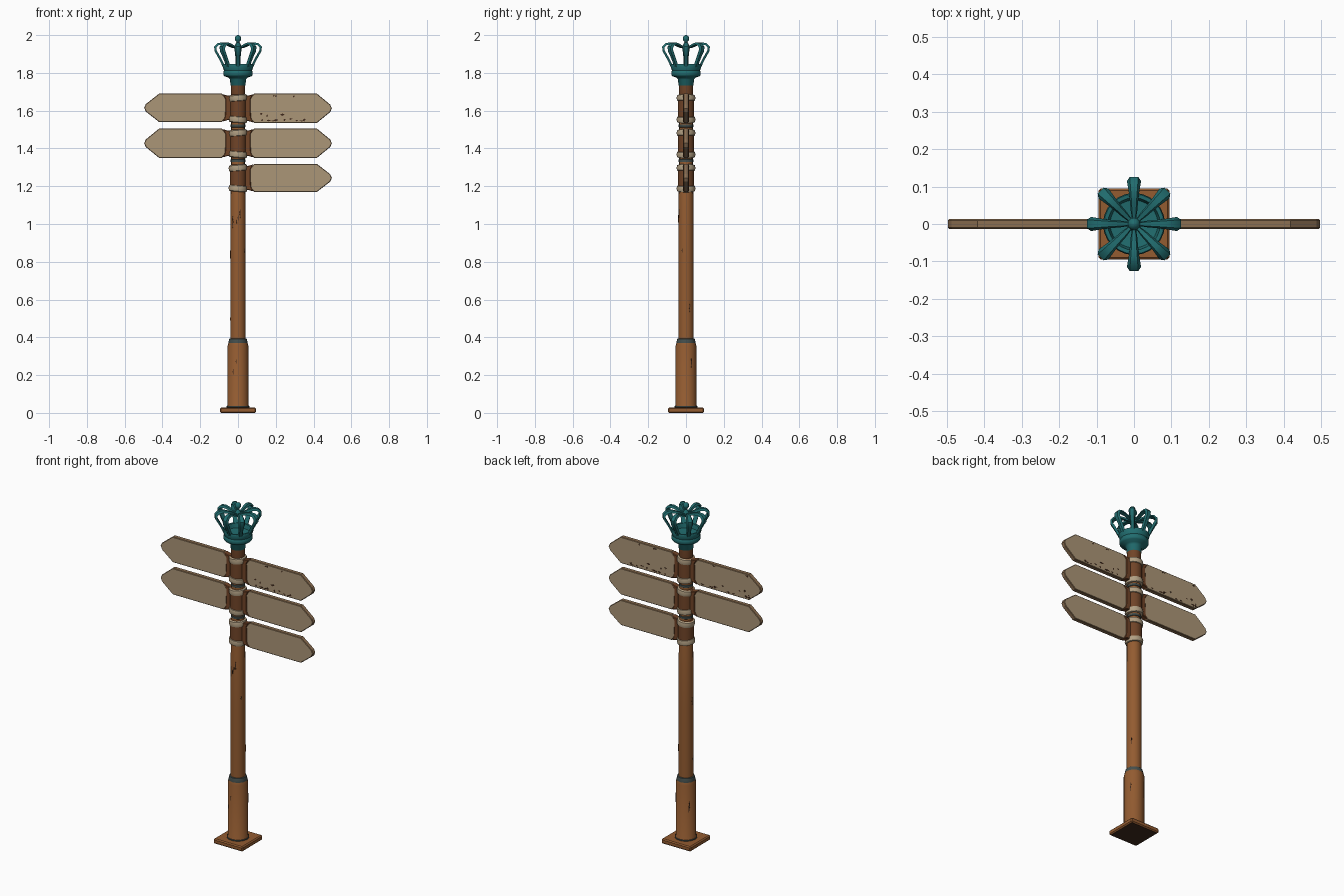
import bpy, bmesh, math, random
from mathutils import Matrix, Vector

if "Cube" in bpy.data.objects:
    bpy.data.objects.remove(bpy.data.objects["Cube"])

random.seed(4)


def material(name, r, g, b):
    m = bpy.data.materials.new(name)
    m.diffuse_color = tuple((c / 255) ** 2.2 for c in (r, g, b)) + (1,)
    m.use_nodes = True
    m.node_tree.nodes["Principled BSDF"].inputs["Base Color"].default_value = m.diffuse_color
    return m


wood = material("post wood", 146, 92, 52)
dark = material("dark wood", 112, 70, 44)
worn = material("worn wood", 66, 46, 34)
board = material("board tan", 170, 149, 119)
edge = material("board edge", 138, 110, 82)
cream = material("rope cream", 176, 158, 130)
teal = material("crown teal", 38, 108, 110)
slate = material("collar slate", 70, 80, 78)


def finish(name, bm, mats, smooth=True):
    bmesh.ops.recalc_face_normals(bm, faces=bm.faces)
    me = bpy.data.meshes.new(name)
    bm.to_mesh(me)
    bm.free()
    ob = bpy.data.objects.new(name, me)
    bpy.context.collection.objects.link(ob)
    for m in mats:
        me.materials.append(m)
    if smooth:
        bpy.ops.object.select_all(action='DESELECT')
        ob.select_set(True)
        bpy.context.view_layer.objects.active = ob
        bpy.ops.object.shade_smooth_by_angle(angle=math.radians(40))
    return ob


def lathe(name, profile, mat, sides=16):
    """Revolve (radius, z) points around the z axis, with closed ends."""
    bm = bmesh.new()
    rings = [[bm.verts.new((r * math.cos(2 * math.pi * i / sides),
                            r * math.sin(2 * math.pi * i / sides), z))
              for i in range(sides)] for r, z in profile]
    for a, b in zip(rings, rings[1:]):
        for i in range(sides):
            j = (i + 1) % sides
            bm.faces.new((a[i], a[j], b[j], b[i]))
    bm.faces.new(rings[0])
    bm.faces.new(rings[-1])
    return finish(name, bm, [mat])


def prism(name, outline, y0, y1, mats, bevel=0.0):
    """Extrude an (x, z) outline along y; rim faces take the second material."""
    bm = bmesh.new()
    front = bm.faces.new([bm.verts.new((x, y0, z)) for x, z in outline])
    ext = bmesh.ops.extrude_face_region(bm, geom=[front])
    bmesh.ops.translate(bm, vec=(0, y1 - y0, 0),
                        verts=[v for v in ext['geom'] if isinstance(v, bmesh.types.BMVert)])
    if bevel:
        rim = [e for e in bm.edges if abs(e.verts[0].co.y - e.verts[1].co.y) < 1e-5]
        bmesh.ops.bevel(bm, geom=rim, offset=bevel, segments=1, affect='EDGES')
    bm.normal_update()
    for f in bm.faces:
        f.material_index = 0 if abs(f.normal.y) > 0.9 or len(mats) == 1 else 1
    return finish(name, bm, mats, False)


# Square foot plate with dark underside
bm = bmesh.new()
bmesh.ops.create_cube(bm, size=1, matrix=Matrix.Translation((0, 0, 0.0145))
                      @ Matrix.Diagonal((0.19, 0.19, 0.029, 1)))
bmesh.ops.bevel(bm, geom=bm.edges[:], offset=0.006, segments=1, affect='EDGES')
bm.normal_update()
for f in bm.faces:
    f.material_index = 1 if f.normal.z < -0.9 else 0
finish("foot_plate", bm, [wood, worn], False)

# Post
lathe("lower_post", [(0.059, 0.025), (0.059, 0.035), (0.055, 0.042),
                     (0.055, 0.355), (0.05, 0.372)], wood)
lathe("foot_collar", [(0.051, 0.028), (0.061, 0.03), (0.061, 0.036), (0.05, 0.038)], slate)
lathe("post_collar", [(0.05, 0.365), (0.051, 0.372), (0.046, 0.392), (0.04, 0.395)], slate)
lathe("main_post", [(0.041, 0.38), (0.041, 0.8), (0.039, 1.18), (0.036, 1.2), (0.036, 1.74)], wood)
lathe("upper_post", [(0.036, 1.68), (0.038, 1.70), (0.038, 1.75)], dark)

# Sign boards: (direction, bottom, top, chipped)
signs = [(-1, 1.54, 1.69, True), (1, 1.535, 1.69, True),
         (-1, 1.35, 1.505, False), (1, 1.35, 1.505, False), (1, 1.17, 1.318, False)]
for n, (s, lo, hi, chipped) in enumerate(signs):
    mid = (lo + hi) / 2
    pts = [(0.03, lo + 0.03), (0.066, lo + 0.022), (0.085, lo), (0.418, lo), (0.488, mid - 0.02),
           (0.497, mid), (0.488, mid + 0.02), (0.418, hi), (0.085, hi), (0.066, hi - 0.022),
           (0.03, hi - 0.03)]
    prism(f"sign_board_{n + 1}", [(s * x, z) for x, z in pts], -0.013, 0.013,
          [board, edge], 0.003)
    # Bracket wings joining the board to the sleeve
    prism(f"sign_bracket_{n + 1}",
          [(s * x, z) for x, z in [(0.03, lo + 0.01), (0.055, lo + 0.01), (0.08, lo + 0.003),
                                   (0.068, lo + 0.03), (0.066, hi - 0.03), (0.08, hi - 0.003),
                                   (0.055, hi - 0.01), (0.03, hi - 0.01)]],
          -0.017, 0.017, [dark], 0.003)
    # Chipped paint along the board edges on both faces
    if chipped:
        for k in range(16):
            x = random.uniform(0.11, 0.42)
            w, h = random.uniform(0.004, 0.014), random.uniform(0.003, 0.008)
            z = random.choice((lo + 0.008 + h, hi - 0.008 - h, random.uniform(lo + 0.02, lo + 0.05)))
            for side in ((-1, 1) if s > 0 else (1,)):
                prism(f"paint_chip_{n + 1}_{k}_{side}",
                      [(s * x - w, z), (s * x, z - h), (s * x + w, z + h * 0.3), (s * x, z + h)],
                      side * 0.012, side * 0.0138, [worn])

# Sleeves with a rope band at each end
for n, (lo, hi) in enumerate([(1.175, 1.315), (1.355, 1.5), (1.54, 1.685)]):
    lathe(f"sleeve_{n + 1}", [(0.036, lo), (0.043, lo + 0.006), (0.043, hi - 0.006),
                              (0.036, hi)], dark)
    for tag, z, tilt in (("low", lo + 0.013, 5), ("high", hi - 0.018, -5)):
        band = lathe(f"rope_band_{tag}_{n + 1}",
                     [(0.04, -0.017), (0.047, -0.014), (0.05, 0), (0.047, 0.014), (0.04, 0.017)], cream)
        band.location = (0, 0, z)
        band.rotation_euler = (0, math.radians(tilt), 0)
for n, z in enumerate((1.335, 1.52)):
    lathe(f"spacer_ring_{n + 1}", [(0.036, z - 0.008), (0.039, z - 0.006),
                                   (0.039, z + 0.006), (0.036, z + 0.008)], slate)

# Long worn cracks on the post
for k in range(14):
    low = k < 5
    r = 0.0535 if low else 0.0395
    z = random.uniform(0.08, 0.28) if low else random.uniform(0.42, 1.08)
    h = random.uniform(0.02, 0.06)
    crack = prism(f"post_crack_{k + 1}", [(-0.003, 0), (0.001, -h / 2), (0.003, h / 3), (0, h / 2)],
                  -r - 0.002, -r + 0.002, [worn])
    crack.location.z = z
    crack.rotation_euler.z = random.uniform(0, 2 * math.pi)

# Crown cup with a hollow top
lathe("crown_cup", [(0.034, 1.728), (0.04, 1.735), (0.042, 1.765), (0.05, 1.775), (0.072, 1.782),
                    (0.078, 1.79), (0.078, 1.805), (0.074, 1.812), (0.083, 1.838), (0.08, 1.846),
                    (0.07, 1.845), (0.064, 1.82), (0.02, 1.815)], teal, 24)

# Eight bowed crown arms: flat strap swept along a radial path
path = [(0.074, 1.835), (0.088, 1.865), (0.104, 1.895), (0.118, 1.918), (0.119, 1.936),
        (0.106, 1.950), (0.085, 1.954), (0.06, 1.949), (0.035, 1.938), (0.005, 1.932)]
half = [0.013, 0.013, 0.015, 0.018, 0.019, 0.017, 0.014, 0.011, 0.009, 0.004]
for k in range(8):
    bm = bmesh.new()
    turn = Matrix.Rotation(k * math.pi / 4, 4, 'Z')
    rings = []
    for i, (r, z) in enumerate(path):
        a, b = path[max(i - 1, 0)], path[min(i + 1, len(path) - 1)]
        d = Vector((b[0] - a[0], 0, b[1] - a[1])).normalized()
        nrm = Vector((d.z, 0, -d.x)) * 0.0075
        rings.append([bm.verts.new(turn @ (Vector((r, w * half[i], z)) + nrm * t))
                      for w, t in ((-1, -0.6), (-0.6, 1), (0.6, 1), (1, -0.6))])
    for a, b in zip(rings, rings[1:]):
        for i in range(4):
            bm.faces.new((a[i], a[(i + 1) % 4], b[(i + 1) % 4], b[i]))
    bm.faces.new(rings[0])
    bm.faces.new(rings[-1])
    finish(f"crown_arm_{k + 1}", bm, [teal])

# Finial on the crossing of the arms
lathe("crown_finial", [(0.016, 1.922), (0.02, 1.935), (0.012, 1.95), (0.007, 1.96), (0.009, 1.966),
                       (0.016, 1.974), (0.017, 1.984), (0.012, 1.995), (0.003, 2.0)], teal, 12)
